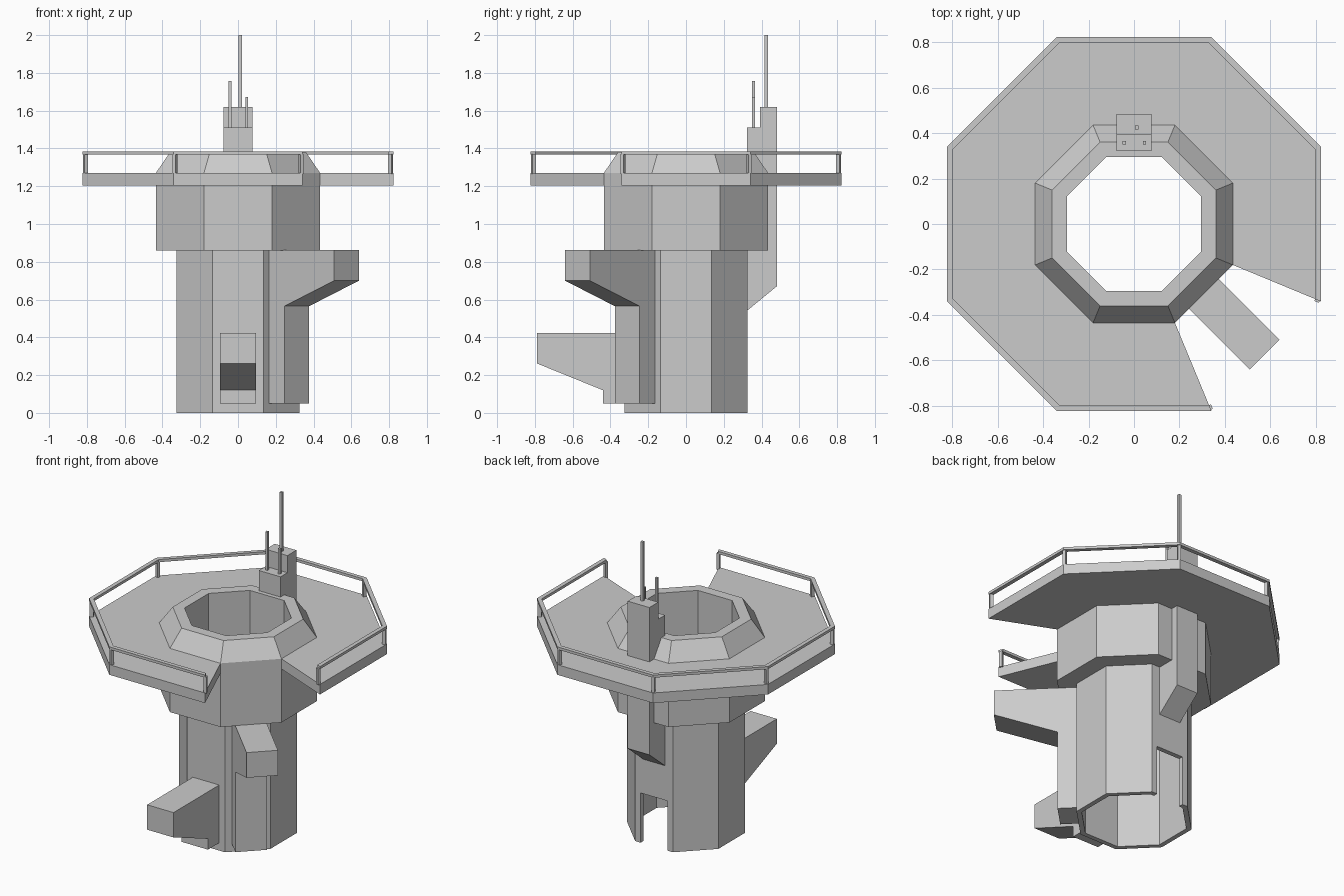
import bpy, bmesh, math
from mathutils import Matrix, Vector

if "Cube" in bpy.data.objects:
    bpy.data.objects.remove(bpy.data.objects["Cube"], do_unlink=True)

gray = bpy.data.materials.new("plain_gray")
gray.use_nodes = True
COLOR = (0.6, 0.6, 0.6, 1)
gray.diffuse_color = COLOR
gray.node_tree.nodes["Principled BSDF"].inputs["Base Color"].default_value = COLOR

STEP = math.pi / 4
START = -STEP / 2
FLAT = math.cos(STEP / 2)  # octagon apothem / corner radius


def finish(name, bm):
    bmesh.ops.recalc_face_normals(bm, faces=bm.faces)
    mesh = bpy.data.meshes.new(name)
    bm.to_mesh(mesh)
    bm.free()
    mesh.materials.append(gray)
    obj = bpy.data.objects.new(name, mesh)
    bpy.context.collection.objects.link(obj)
    return obj


def octagon_ring(name, profile, sides=8):
    """Sweep a closed (apothem, z) profile around the sides of an octagon."""
    bm = bmesh.new()
    count = 8 if sides == 8 else sides + 1
    rings = []
    for i in range(count):
        a = START + i * STEP
        rings.append([bm.verts.new((r / FLAT * math.cos(a), r / FLAT * math.sin(a), z))
                      for r, z in profile])
    n = len(profile)
    for i in range(sides):
        a, b = rings[i], rings[(i + 1) % count]
        for j in range(n):
            k = (j + 1) % n
            bm.faces.new((a[j], b[j], b[k], a[k]))
    if sides < 8:
        bm.faces.new(rings[0])
        bm.faces.new(rings[-1])
    return finish(name, bm)


def radial_slab(name, profile, half_width, angle):
    """Extrude a (distance, z) outline sideways and point it outward at an angle."""
    bm = bmesh.new()
    face = bm.faces.new([bm.verts.new((r, -half_width, z)) for r, z in profile])
    ext = bmesh.ops.extrude_face_region(bm, geom=[face])
    moved = [v for v in ext["geom"] if isinstance(v, bmesh.types.BMVert)]
    bmesh.ops.translate(bm, verts=moved, vec=Vector((0, 2 * half_width, 0)))
    bmesh.ops.rotate(bm, verts=bm.verts, cent=(0, 0, 0),
                     matrix=Matrix.Rotation(angle, 3, "Z"))
    return finish(name, bm)


def box(name, x, y, z0, z1, size):
    bm = bmesh.new()
    bmesh.ops.create_cube(bm, size=1)
    bmesh.ops.scale(bm, verts=bm.verts, vec=(size, size, z1 - z0))
    bmesh.ops.translate(bm, verts=bm.verts, vec=(x, y, (z0 + z1) / 2))
    return finish(name, bm)


# Hollow tower with a wider head and chamfered collar
tower = octagon_ring("tower", [(0.325, 0), (0.325, 0.86), (0.435, 0.86), (0.435, 1.27),
                               (0.36, 1.38), (0.295, 1.38), (0.295, 0)])

# Doorway cut in the back wall
cutter = radial_slab("doorway_cutter", [(0.2, -0.1), (0.5, -0.1), (0.5, 0.32), (0.2, 0.32)],
                     0.096, math.pi / 2)
cut = tower.modifiers.new("doorway", "BOOLEAN")
cut.operation = "DIFFERENCE"
cut.solver = "EXACT"
cut.object = cutter
bpy.context.view_layer.objects.active = tower
tower.select_set(True)
bpy.ops.object.modifier_apply(modifier=cut.name)
bpy.data.objects.remove(cutter, do_unlink=True)

# Platform and handrail, open on one diagonal side
octagon_ring("platform", [(0.43, 1.205), (0.822, 1.205), (0.822, 1.27), (0.43, 1.27)], 7)
octagon_ring("handrail", [(0.796, 1.368), (0.822, 1.368), (0.822, 1.385), (0.796, 1.385)], 7)
for i in range(8):
    radial_slab(f"rail_post_{i + 1}", [(0.862, 1.265), (0.884, 1.265), (0.884, 1.37), (0.862, 1.37)],
                0.009, START + i * STEP)

# Front hopper and diagonal bracket
radial_slab("front_hopper", [(0.31, 0.05), (0.44, 0.05), (0.44, 0.12), (0.79, 0.262),
                             (0.79, 0.422), (0.31, 0.422)], 0.094, -math.pi / 2)
radial_slab("diagonal_bracket", [(0.31, 0.05), (0.44, 0.05), (0.44, 0.565), (0.813, 0.70),
                                 (0.813, 0.862), (0.31, 0.862)], 0.093, -STEP)

# Back mast housing and antennas
radial_slab("mast_housing", [(0.322, 0.54), (0.483, 0.672), (0.483, 1.62), (0.392, 1.62),
                             (0.392, 1.51), (0.322, 1.51)], 0.077, math.pi / 2)
box("tall_antenna", 0.012, 0.425, 1.6, 2.0, 0.017)
box("middle_antenna", -0.043, 0.357, 1.5, 1.757, 0.015)
box("short_antenna", 0.046, 0.357, 1.5, 1.672, 0.015)
